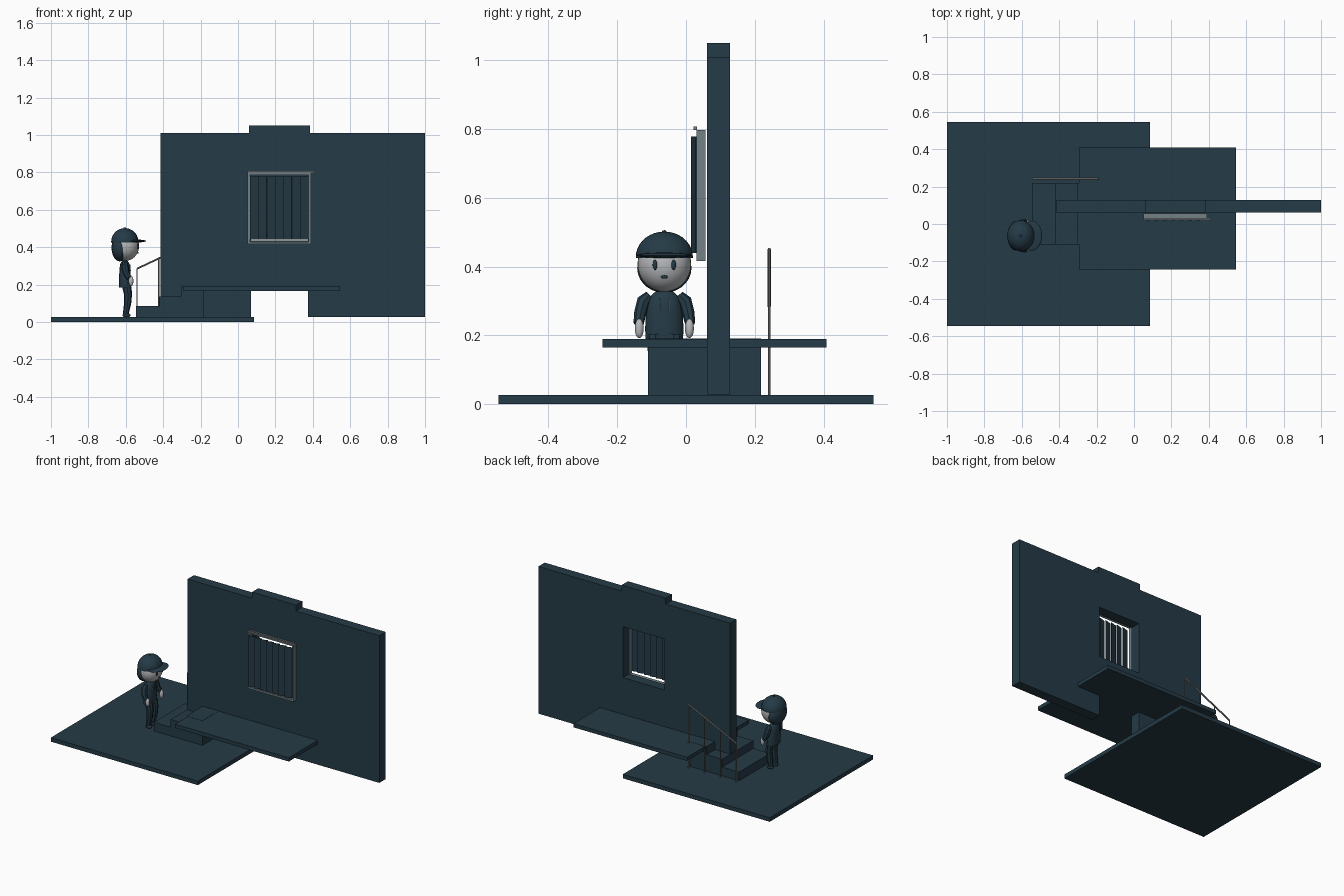
import bpy, bmesh, math
from mathutils import Vector

if "Cube" in bpy.data.objects:
    bpy.data.objects.remove(bpy.data.objects["Cube"])


def mat(name, col):
    m = bpy.data.materials.new(name)
    m.diffuse_color = (*col, 1)
    m.use_nodes = True
    m.node_tree.nodes["Principled BSDF"].inputs["Base Color"].default_value = m.diffuse_color
    return m


TEAL = mat("dark_teal", (0.018, 0.043, 0.062))
FRAME = mat("frame_grey", (0.17, 0.22, 0.24))
METAL = mat("rail_grey", (0.19, 0.21, 0.22))
SKIN = mat("pale_grey", (0.47, 0.48, 0.49))


def add(name, mesh, m):
    mesh.materials.append(m)
    o = bpy.data.objects.new(name, mesh)
    bpy.context.collection.objects.link(o)
    return o


def smooth(o):
    for p in o.data.polygons:
        p.use_smooth = True
    bpy.ops.object.select_all(action='DESELECT')
    o.select_set(True)
    bpy.context.view_layer.objects.active = o
    bpy.ops.object.shade_smooth_by_angle(angle=math.radians(40))


def box(name, x, y, z, m=TEAL):
    bm = bmesh.new()
    bmesh.ops.create_cube(bm, size=1)
    for v in bm.verts:
        v.co = [(a + b) / 2 + c * (b - a) for (a, b), c in zip((x, y, z), v.co)]
    me = bpy.data.meshes.new(name)
    bm.to_mesh(me)
    bm.free()
    return add(name, me, m)


def ball(name, c, r, m=TEAL, cut=None, seg=24):
    # ellipsoid, optionally sliced flat below height cut
    bm = bmesh.new()
    bmesh.ops.create_uvsphere(bm, u_segments=seg, v_segments=seg // 2 + 2, radius=1)
    for v in bm.verts:
        v.co = [c[i] + r[i] * v.co[i] for i in range(3)]
    if cut is not None:
        bmesh.ops.bisect_plane(bm, geom=bm.verts[:] + bm.edges[:] + bm.faces[:],
                               plane_co=(0, 0, cut), plane_no=(0, 0, -1), clear_outer=True)
        bmesh.ops.holes_fill(bm, edges=[e for e in bm.edges if e.is_boundary])
    me = bpy.data.meshes.new(name)
    bm.to_mesh(me)
    bm.free()
    o = add(name, me, m)
    smooth(o)
    return o


def curve_mesh(name, cu, m):
    tmp = bpy.data.objects.new("tmp", cu)
    bpy.context.collection.objects.link(tmp)
    dg = bpy.context.evaluated_depsgraph_get()
    me = bpy.data.meshes.new_from_object(tmp.evaluated_get(dg))
    bpy.data.objects.remove(tmp)
    me.materials.clear()
    return add(name, me, m)


def tube(name, pts, radii, m, res=2):
    cu = bpy.data.curves.new(name, 'CURVE')
    cu.dimensions = '3D'
    cu.bevel_depth = 1
    cu.bevel_resolution = res
    cu.use_fill_caps = True
    s = cu.splines.new('POLY')
    s.points.add(len(pts) - 1)
    for p, co, r in zip(s.points, pts, radii):
        p.co = (*co, 1)
        p.radius = r
    o = curve_mesh(name, cu, m)
    smooth(o)
    return o


# ground, steps and raised walkway
box("ground_slab", (-1, 0.085), (-0.545, 0.545), (0, 0.027))
for i, (x0, x1, top) in enumerate([(-0.545, -0.42, 0.085), (-0.42, -0.305, 0.137),
                                   (-0.305, -0.185, 0.191)]):
    box(f"step_{i + 1}", (x0, x1), (-0.11, 0.218), (0.027, top))
box("walkway", (-0.295, 0.545), (-0.243, 0.408), (0.165, 0.19))

# wall: outline with a raised middle, a gap at the bottom and a window hole
cu = bpy.data.curves.new("wall", 'CURVE')
cu.dimensions = '2D'
cu.fill_mode = 'BOTH'
cu.extrude = 0.0335
outline = [(-0.415, 0.028), (0.07, 0.028), (0.07, 0.17), (0.375, 0.17), (0.375, 0.028),
           (1, 0.028), (1, 1.01), (0.385, 1.01), (0.385, 1.05), (0.06, 1.05),
           (0.06, 1.01), (-0.415, 1.01)]
hole = [(0.07, 0.435), (0.07, 0.775), (0.375, 0.775), (0.375, 0.435)]
for loop in (outline, hole):
    s = cu.splines.new('POLY')
    s.points.add(len(loop) - 1)
    s.use_cyclic_u = True
    for p, (x, z) in zip(s.points, loop):
        p.co = (x, z, 0, 1)
wall = curve_mesh("wall", cu, TEAL)
for v in wall.data.vertices:
    x, z, d = v.co
    v.co = (x, 0.095 - d, z)
bm = bmesh.new()
bm.from_mesh(wall.data)
bmesh.ops.remove_doubles(bm, verts=bm.verts, dist=1e-4)
bmesh.ops.recalc_face_normals(bm, faces=bm.faces)
bm.to_mesh(wall.data)
bm.free()
for p in wall.data.polygons:
    p.use_smooth = False

# window frame, head rail and vertical blind
fy = (0.03, 0.056)
box("frame_left", (0.052, 0.064), fy, (0.417, 0.798), FRAME)
box("frame_right", (0.378, 0.39), fy, (0.417, 0.798), FRAME)
box("frame_top", (0.052, 0.39), fy, (0.786, 0.798), FRAME)
box("frame_bottom", (0.052, 0.39), fy, (0.417, 0.429), FRAME)
box("blind_rail", (0.05, 0.412), (0.022, 0.032), (0.797, 0.807), METAL)
for i in range(7):
    x = 0.089 + i * 0.0445
    slat = box(f"blind_slat_{i + 1}", (-0.025, 0.025), (-0.0012, 0.0012), (0.44, 0.778))
    slat.location = (x, 0.022, 0)
    slat.rotation_euler.z = math.radians(16)

# sloping handrail with posts
ry, n = 0.242, 4
top = [(-0.54 + 0.35 * i / (n - 1), 0.285 + 0.165 * i / (n - 1)) for i in range(n)]
for i, (x, z) in enumerate(top):
    tube(f"rail_post_{i + 1}", [(x, ry, 0.027), (x, ry, z)], [0.004] * 2, METAL, 1)
tube("handrail", [(top[0][0], ry, top[0][1]), (top[-1][0], ry, top[-1][1])],
     [0.0055] * 2, METAL, 1)

# figure facing +x: head, hair and cap
cx, cy = -0.605, -0.063
ball("head", (cx + 0.004, cy, 0.407), (0.072, 0.078, 0.08), SKIN, seg=32)
ball("hair", (cx - 0.027, cy, 0.396), (0.044, 0.079, 0.072))
ball("cap_crown", (cx, cy, 0.428), (0.073, 0.083, 0.074), cut=0.425, seg=32)
ball("cap_brim", (cx + 0.056, cy, 0.433), (0.058, 0.08, 0.008))
ball("cap_button", (cx, cy, 0.502), (0.007, 0.007, 0.004), seg=12)
for s, side in ((-1, "right"), (1, "left")):
    ball(f"eye_{side}", (cx + 0.07, cy + s * 0.027, 0.405), (0.006, 0.007, 0.015), seg=12)
ball("mouth", (cx + 0.07, cy, 0.37), (0.004, 0.01, 0.005), seg=12)

# torso
torso = tube("torso", [(cx, cy, z) for z in (0.185, 0.22, 0.28, 0.31, 0.328)],
             [0.054, 0.056, 0.052, 0.045, 0.025], TEAL, 4)
for v in torso.data.vertices:
    v.co.x = cx + (v.co.x - cx) * 0.56

# arms, hands, legs, shoes and hood cords
for s, side in ((-1, "right"), (1, "left")):
    y = lambda d: cy + s * d
    tube(f"sleeve_{side}", [(cx, y(0.043), 0.318), (cx, y(0.06), 0.3), (cx + 0.005, y(0.07), 0.265),
                            (cx + 0.022, y(0.075), 0.235)], [0.013, 0.02, 0.018, 0.015], TEAL)
    ball(f"hand_{side}", (cx + 0.033, y(0.073), 0.22), (0.013, 0.013, 0.028), SKIN, seg=16)
    tube(f"leg_{side}", [(cx + 0.008, y(0.026), 0.2), (cx + 0.017, y(0.026), 0.15),
                         (cx + 0.015, y(0.026), 0.1), (cx + 0.004, y(0.026), 0.04)],
         [0.025, 0.022, 0.019, 0.015], TEAL)
    ball(f"shoe_{side}", (cx + 0.009, y(0.026), 0.036), (0.022, 0.016, 0.012), cut=0.027, seg=16)
    tube(f"hood_cord_{side}", [(cx + 0.027, y(0.014), 0.307), (cx + 0.03, y(0.014), 0.272)],
         [0.002] * 2, FRAME, 0)
